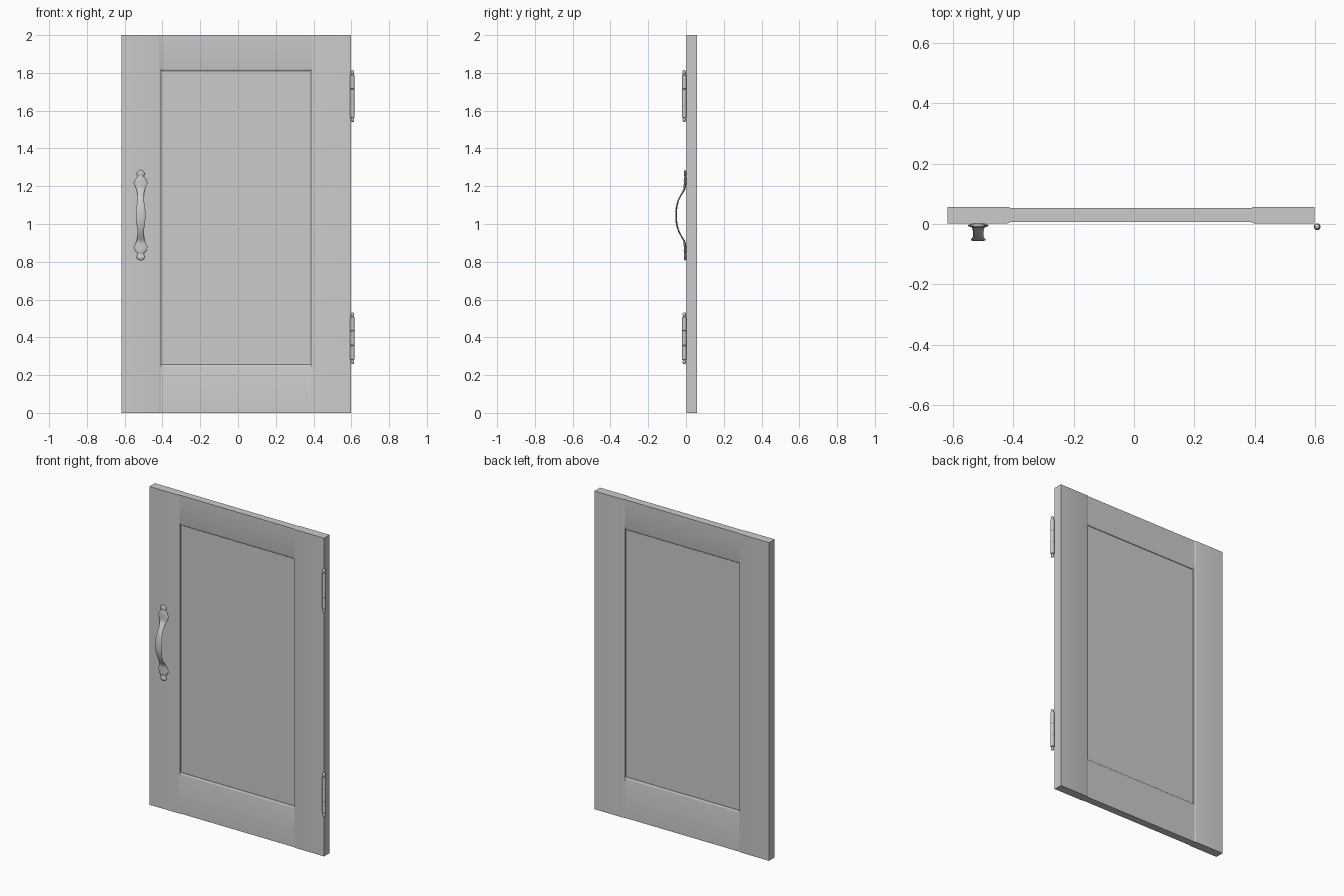
import bpy, bmesh, math
from mathutils import Vector

if "Cube" in bpy.data.objects:
    bpy.data.objects.remove(bpy.data.objects["Cube"])


def finish(name, bm, angle=35):
    bmesh.ops.recalc_face_normals(bm, faces=bm.faces[:])
    me = bpy.data.meshes.new(name)
    bm.to_mesh(me)
    bm.free()
    ob = bpy.data.objects.new(name, me)
    bpy.context.collection.objects.link(ob)
    bpy.ops.object.select_all(action='DESELECT')
    ob.select_set(True)
    bpy.context.view_layer.objects.active = ob
    bpy.ops.object.shade_smooth_by_angle(angle=math.radians(angle))
    return ob


def skin(name, rings, angle=35):
    """Skin a list of closed rings and cap both ends."""
    bm = bmesh.new()
    vs = [[bm.verts.new(p) for p in r] for r in rings]
    n = len(vs[0])
    for a, b in zip(vs, vs[1:]):
        for i in range(n):
            j = (i + 1) % n
            bm.faces.new((a[i], a[j], b[j], b[i]))
    bm.faces.new(vs[0])
    bm.faces.new(vs[-1])
    return finish(name, bm, angle)


def board_profile(outer, inner, y0, y1, c=0.012):
    """Board section with eased corners along its inner edge."""
    s = 1 if inner > outer else -1
    d = c * 0.45
    return [(outer, y0), (inner - s * c, y0), (inner - s * c * 0.35, y0 + d * 0.35),
            (inner, y0 + d), (inner, y1 - d), (inner - s * c * 0.35, y1 - d * 0.35),
            (inner - s * c, y1), (outer, y1)]


# Upright stiles
for name, outer, inner in (("left_stile", -0.617, -0.408), ("right_stile", 0.597, 0.387)):
    prof = board_profile(outer, inner, 0.002, 0.057)
    skin(name, [[(x, y, z) for x, y in prof] for z in (0, 2)])

# Cross rails, tucked into the stiles
for name, outer, inner in (("top_rail", 2.0, 1.81), ("bottom_rail", 0.0, 0.255)):
    prof = board_profile(outer, inner, 0.006, 0.053)
    skin(name, [[(x, y, z) for z, y in prof] for x in (-0.415, 0.394)])

# Recessed centre panel
bm = bmesh.new()
bmesh.ops.create_cube(bm, size=1)
for v in bm.verts:
    v.co = Vector((-0.0105 + v.co.x * 0.815, 0.0295 + v.co.y * 0.029, 1.0325 + v.co.z * 1.575))
finish("panel", bm)


# Bow handle: half path of (height, y, half width, half thickness), mirrored
def catmull(pts, steps):
    p = [pts[0]] + pts + [pts[-1]]
    out = []
    for k in range(1, len(p) - 2):
        a, b, c, d = (Vector(q) for q in p[k - 1:k + 3])
        for i in range(steps):
            t = i / steps
            out.append(0.5 * (2 * b + (c - a) * t + (2 * a - 5 * b + 4 * c - d) * t * t
                              + (3 * b - a - 3 * c + d) * t ** 3))
    out.append(Vector(pts[-1]))
    return out


half = [(0.0, -0.0525, 0.025, 0.0045), (0.04, -0.050, 0.023, 0.0045),
        (0.08, -0.040, 0.017, 0.004), (0.115, -0.022, 0.018, 0.004),
        (0.138, -0.009, 0.023, 0.005), (0.168, -0.005, 0.035, 0.007),
        (0.192, -0.005, 0.026, 0.007), (0.205, -0.004, 0.016, 0.005),
        (0.221, -0.005, 0.022, 0.007), (0.233, -0.005, 0.013, 0.005),
        (0.239, -0.004, 0.003, 0.002)]
path = catmull([(-h, y, w, t) for h, y, w, t in reversed(half[1:])] + half, 3)
rings = []
for k, q in enumerate(path):
    a, b = path[max(k - 1, 0)], path[min(k + 1, len(path) - 1)]
    tan = Vector((b[0] - a[0], b[1] - a[1])).normalized()
    ring = []
    for i in range(14):
        ang = 2 * math.pi * i / 14
        off = q[3] * math.sin(ang)
        ring.append((-0.515 + q[2] * math.cos(ang), q[1] + off * tan[0],
                     1.046 + q[0] - off * tan[1]))
    rings.append(ring)
skin("handle", rings, 60)

# Hinge barrels with rounded finials: (radius, height from centre)
prof = [(0.003, 0.137), (0.008, 0.133), (0.0095, 0.126), (0.008, 0.119), (0.006, 0.115),
        (0.0115, 0.112), (0.0115, 0.04), (0.0105, 0.039), (0.0105, 0.037), (0.0115, 0.036)]
prof = prof + [(r, -h) for r, h in reversed(prof)]
for name, z0 in (("upper_hinge", 1.677), ("lower_hinge", 0.395)):
    skin(name, [[(0.6055 + r * math.cos(i * math.pi / 6), -0.009 + r * math.sin(i * math.pi / 6), z0 + h)
                 for i in range(12)] for r, h in prof], 40)
